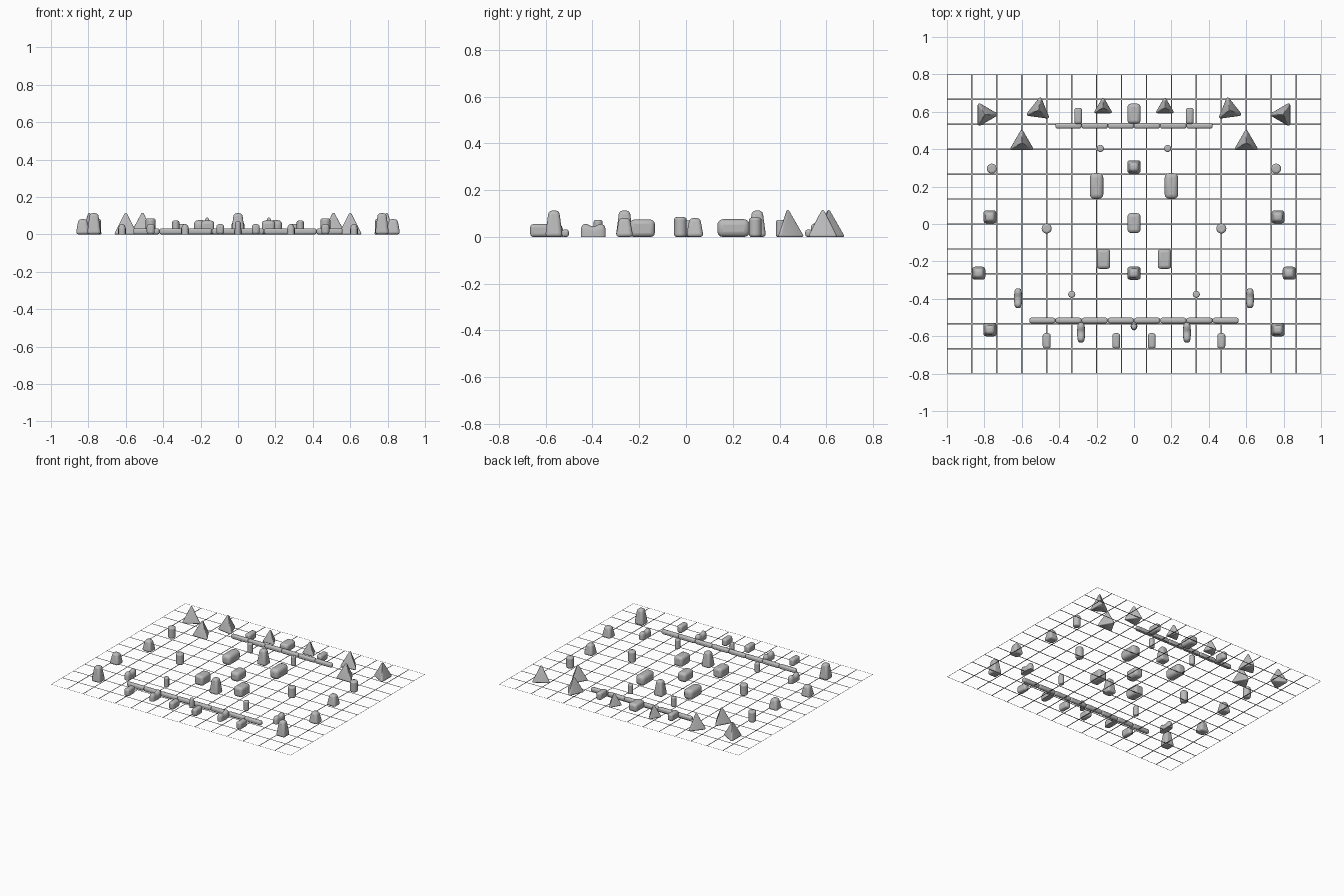
import bpy, bmesh, math

cube = bpy.data.objects.get("Cube")
if cube:
    bpy.data.objects.remove(cube, do_unlink=True)

grey = bpy.data.materials.new("stone_grey")
grey.use_nodes = True
grey.diffuse_color = (0.5, 0.5, 0.5, 1)
grey.node_tree.nodes["Principled BSDF"].inputs["Base Color"].default_value = (0.5, 0.5, 0.5, 1)


def finish(name, bm, loc, bevel=0.0, angle=60):
    """Turn a bmesh into a named, smoothly shaded object with softened edges."""
    bmesh.ops.recalc_face_normals(bm, faces=bm.faces[:])
    me = bpy.data.meshes.new(name)
    bm.to_mesh(me)
    bm.free()
    me.materials.append(grey)
    ob = bpy.data.objects.new(name, me)
    ob.location = loc
    bpy.context.collection.objects.link(ob)
    if bevel:
        mod = ob.modifiers.new("soft_edges", 'BEVEL')
        mod.width = bevel
        mod.segments = 3
        mod.limit_method = 'ANGLE'
        mod.angle_limit = math.radians(35)
    bpy.ops.object.select_all(action='DESELECT')
    ob.select_set(True)
    bpy.context.view_layer.objects.active = ob
    bpy.ops.object.shade_smooth_by_angle(angle=math.radians(angle))


def loft(name, rings, loc, bevel=0.0, angle=60):
    """Skin a row of matching outlines and cap both ends."""
    bm = bmesh.new()
    rows = [[bm.verts.new(p) for p in ring] for ring in rings]
    bm.faces.new(rows[0])
    bm.faces.new(rows[-1])
    for a, b in zip(rows, rows[1:]):
        for i in range(len(a)):
            j = (i + 1) % len(a)
            bm.faces.new((a[i], a[j], b[j], b[i]))
    finish(name, bm, loc, bevel, angle)


def frustum(name, x, y, r1, r2, h, n, turn, bevel):
    rings = []
    for r, z in ((r1, 0), (r2, h)):
        angles = [math.radians(turn + 360 * i / n) for i in range(n)]
        rings.append([(r * math.cos(t), r * math.sin(t), z) for t in angles])
    loft(name, rings, (x, y, 0), bevel)


def triangle(r, corner, turn, z):
    """Three-cornered outline with rounded corners."""
    points = []
    for k in range(3):
        mid = math.radians(turn + 120 * k)
        for i in range(-2, 3):
            t = mid + math.radians(30 * i)
            points.append(((r - 2 * corner) * math.cos(mid) + corner * math.cos(t),
                           (r - 2 * corner) * math.sin(mid) + corner * math.sin(t), z))
    return points


def peak(name, x, y, r, h, turn):
    steps = ((0.94, 0), (1, 0.04), (0.97, 0.09), (0.15, 0.93), (0.1, 0.975), (0.04, 1))
    rings = [triangle(r * s, r * s * 0.12, turn, h * z) for s, z in steps]
    loft(name, rings, (x, y, 0), angle=80)


def box(name, x, y, w, d, h, bevel=0.014):
    bm = bmesh.new()
    bmesh.ops.create_cube(bm, size=1)
    for v in bm.verts:
        v.co = (v.co.x * w, v.co.y * d, (v.co.z + 0.5) * h)
    finish(name, bm, (x, y, 0), bevel)


def strip(name, x, y, w, d):
    # Flat line on the ground
    bm = bmesh.new()
    corners = ((-1, -1), (1, -1), (1, 1), (-1, 1))
    bm.faces.new([bm.verts.new((a * w / 2, b * d / 2, 0)) for a, b in corners])
    finish(name, bm, (x, y, 0))


def tower(name, x, y, h):
    frustum(name, x, y, 0.053, 0.032, h, 4, 45, 0.015)


def saddle(name, x, y):
    # Rounded body with raised ends and a dip in the middle
    half = [(0.053, 0.009, 0.036), (0.048, 0.015, 0.048), (0.038, 0.019, 0.056),
            (0.025, 0.02, 0.055), (0.012, 0.021, 0.048)]
    stations = [(-p, w, h) for p, w, h in half] + [(0, 0.022, 0.045)] + half[::-1]
    rings = []
    for p, w, h in stations:
        ring = [(-w, p, 0), (w, p, 0)]
        for i in range(7):
            t = math.pi * i / 6
            ring.append((w * math.cos(t), p, h * (0.55 + 0.45 * math.sin(t))))
        rings.append(ring)
    loft(name, rings, (x, y, 0))


# Open square grid on the ground, thinner at the border
cell, line = 2 / 15, 0.007
for i in range(1, 15):
    strip("grid_line_lengthwise", -1 + i * cell, 0, line, 1.6)
for i in range(1, 12):
    strip("grid_line_crosswise", 0, -0.8 + i * cell, 2, line)
rim = line / 2
for s in (1, -1):
    strip("grid_border_side", s * (1 - rim / 2), 0, rim, 1.6)
    strip("grid_border_end", 0, s * (0.8 - rim / 2), 2, rim)

# Low walls made of equal segments
for name, y, count in (("back_wall", 0.525, 6), ("front_wall", -0.516, 8)):
    for i in range(count):
        box(name, (i - (count - 1) / 2) * 0.14, y, 0.14, 0.03, 0.032, 0.011)

# Central pieces
tower("back_centre_tower", 0, 0.305, 0.113)
tower("front_centre_tower", 0, -0.263, 0.113)
box("centre_block", 0, 0.005, 0.07, 0.107, 0.07, 0.02)
box("back_centre_block", 0, 0.59, 0.07, 0.107, 0.06, 0.018)
post = ((0.03, 0), (0.033, 0.008), (0.028, 0.058), (0.024, 0.066), (0.014, 0.07))
loft("front_centre_post", [triangle(r, r * 0.42, -90, z) for r, z in post], (0, -0.55, 0))

# Paired pieces
for s, side in ((1, "left"), (-1, "right")):
    # Three-sided peaks
    peak(side + "_inner_peak", s * 0.6, 0.434, 0.077, 0.115, 90)
    peak(side + "_back_peak", s * 0.51, 0.609, 0.077, 0.115, 90 + s * 8)
    peak(side + "_small_peak", s * 0.165, 0.622, 0.06, 0.091, 90)
    peak(side + "_corner_peak", s * 0.797, 0.585, 0.077, 0.115, 180 if s > 0 else 0)

    # Tapered towers
    tower(side + "_middle_tower", s * 0.77, 0.038, 0.081)
    tower(side + "_outer_tower", s * 0.83, -0.263, 0.081)
    tower(side + "_front_tower", s * 0.77, -0.565, 0.113)

    # Round posts
    frustum(side + "_back_post", s * 0.76, 0.296, 0.027, 0.027, 0.083, 16, 0, 0.011)
    frustum(side + "_middle_post", s * 0.467, -0.024, 0.027, 0.027, 0.085, 16, 0, 0.011)
    frustum(side + "_thin_back_post", s * 0.18, 0.404, 0.019, 0.019, 0.073, 16, 0, 0.008)
    frustum(side + "_thin_front_post", s * 0.333, -0.376, 0.019, 0.019, 0.073, 16, 0, 0.008)

    # Rounded blocks
    box(side + "_long_block", s * 0.2, 0.203, 0.072, 0.138, 0.076, 0.024)
    box(side + "_square_block", s * 0.163, -0.187, 0.072, 0.107, 0.074, 0.018)
    box(side + "_back_small_block", s * 0.298, 0.578, 0.042, 0.087, 0.056)
    box(side + "_front_inner_block", s * 0.095, -0.625, 0.042, 0.083, 0.055)
    box(side + "_front_outer_block", s * 0.467, -0.625, 0.042, 0.083, 0.055)

    # Saddle-shaped blocks
    saddle(side + "_side_saddle", s * 0.62, -0.397)
    saddle(side + "_front_saddle", s * 0.283, -0.58)
